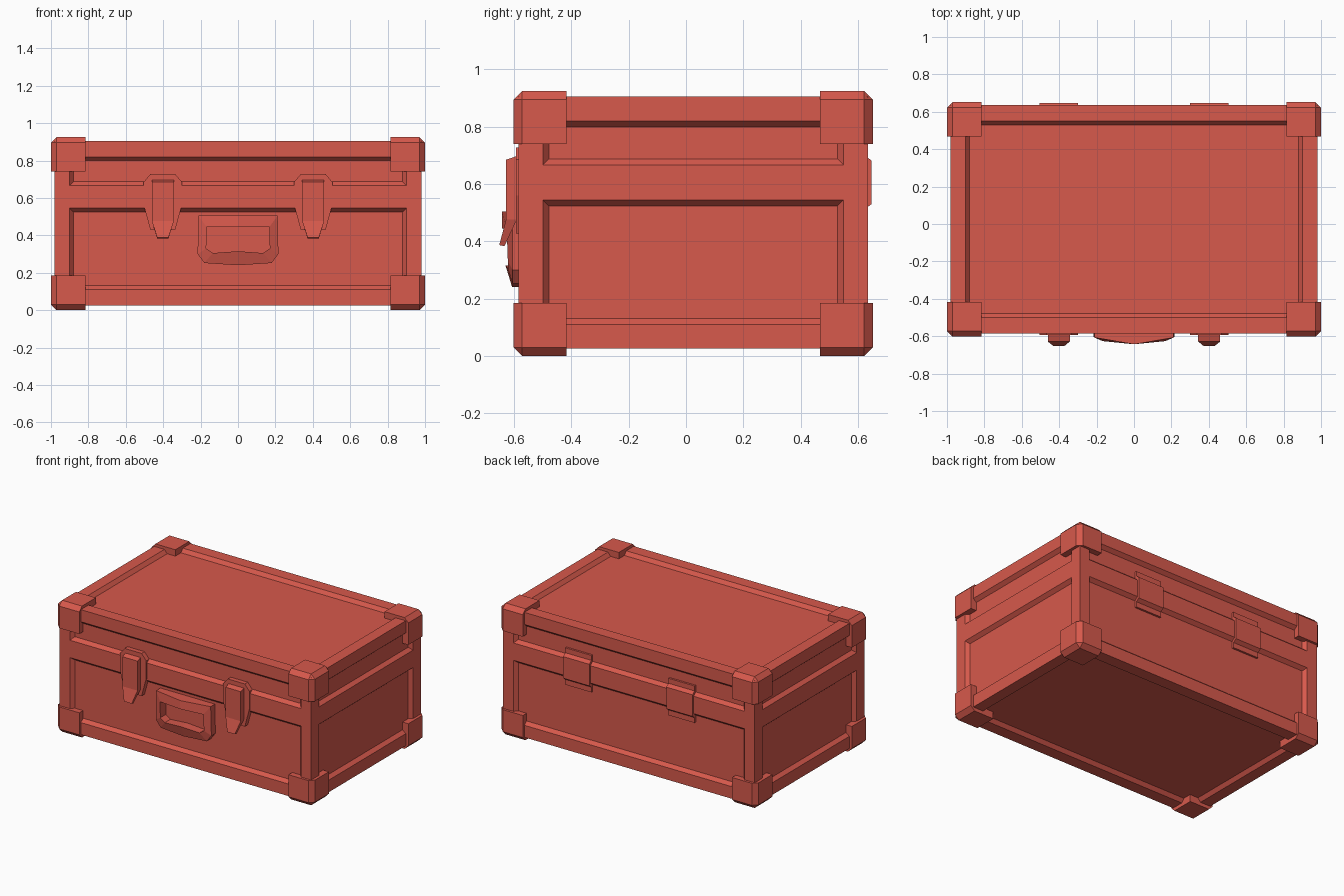
import bpy, bmesh
from mathutils import Vector

if "Cube" in bpy.data.objects:
    bpy.data.objects.remove(bpy.data.objects["Cube"])

red = bpy.data.materials.new("case_red")
red.diffuse_color = (0.68, 0.10, 0.072, 1)
red.use_nodes = True
red.node_tree.nodes["Principled BSDF"].inputs["Base Color"].default_value = red.diffuse_color

CY = 0.025                       # centre of the case body in y
HX, HY = 0.98, 0.61              # body half sizes
Z0, Z1 = 0.025, 0.905
PX, PY = 0.90, 0.525             # panel half sizes
LOW, HIGH = (0.11, 0.545), (0.667, 0.82)


def finish(bm, name):
    bmesh.ops.recalc_face_normals(bm, faces=bm.faces[:])
    me = bpy.data.meshes.new(name)
    bm.to_mesh(me)
    bm.free()
    me.materials.append(red)
    ob = bpy.data.objects.new(name, me)
    bpy.context.collection.objects.link(ob)
    return ob


def box(bm, lo, hi):
    verts = bmesh.ops.create_cube(bm, size=1)["verts"]
    for v in verts:
        v.co = Vector([hi[i] if v.co[i] > 0 else lo[i] for i in range(3)])
    return verts


def loft(name, front, back):
    """Solid between two matching closed loops."""
    bm = bmesh.new()
    a = [bm.verts.new(p) for p in front]
    b = [bm.verts.new(p) for p in back]
    n = len(a)
    bm.faces.new(a)
    bm.faces.new(b[::-1])
    for i in range(n):
        bm.faces.new((a[i], b[i], b[(i + 1) % n], a[(i + 1) % n]))
    return finish(bm, name)


# Case body: cut the box along panel borders, then sink each panel
bm = bmesh.new()
box(bm, (-HX, CY - HY, Z0), (HX, CY + HY, Z1))
cuts = [((x, 0, 0), (1, 0, 0)) for x in (-PX, PX)]
cuts += [((0, CY + y, 0), (0, 1, 0)) for y in (-PY, PY)]
cuts += [((0, 0, z), (0, 0, 1)) for z in LOW + HIGH]
for co, no in cuts:
    bmesh.ops.bisect_plane(bm, geom=bm.verts[:] + bm.edges[:] + bm.faces[:],
                           plane_co=co, plane_no=no)
bm.normal_update()
panels = [(n, band) for n in ((1, 0, 0), (-1, 0, 0), (0, 1, 0), (0, -1, 0))
          for band in (LOW, HIGH)]
panels += [((0, 0, 1), None), ((0, 0, -1), None)]
groups = []
for n, band in panels:
    sel = []
    for f in bm.faces:
        c = f.calc_center_median()
        if (f.normal.dot(Vector(n)) > 0.99
                and (n[0] or abs(c.x) < PX) and (n[1] or abs(c.y - CY) < PY)
                and (band is None or band[0] < c.z < band[1])):
            sel.append(f)
    groups.append(sel)
for sel in groups:
    bmesh.ops.inset_region(bm, faces=sel, thickness=0.021, depth=-0.025,
                           use_even_offset=True, use_boundary=True)
bmesh.ops.dissolve_limit(bm, angle_limit=0.01, verts=bm.verts[:], edges=bm.edges[:])
finish(bm, "case_body")

# Corner guards: blocks with the three outer edges chamfered
for sx in (-1, 1):
    for sy in (-1, 1):
        for top in (0, 1):
            apex = Vector((sx, CY + sy * 0.627, 0.925 * top))
            inner = apex - Vector((sx, sy, 1 if top else -1)) * 0.185
            bm = bmesh.new()
            box(bm, [min(p) for p in zip(apex, inner)], [max(p) for p in zip(apex, inner)])
            tip = min(bm.verts, key=lambda v: (v.co - apex).length)
            bmesh.ops.bevel(bm, geom=list(tip.link_edges), offset=0.03,
                            segments=1, affect='EDGES')
            finish(bm, "corner_guard")

for cx in (-0.402, 0.402):
    # Latch backing plate
    half = [(0.066, 0.728), (0.102, 0.685), (0.102, 0.56), (0.066, 0.428)]
    outline = half + [(-x, z) for x, z in reversed(half)]
    loft("latch_plate", [(cx + x, -0.593, z) for x, z in outline],
         [(cx + x, -0.555, z) for x, z in outline])

    # Latch lever: side profile widths taper toward the flared tip
    rows = [  # front y, back y, z front, z back, half width
        (-0.628, -0.59, 0.685, 0.698, 0.059),
        (-0.628, -0.59, 0.477, 0.477, 0.059),
        (-0.652, -0.634, 0.387, 0.383, 0.030)]
    bm = bmesh.new()
    rings = [[bm.verts.new(p) for p in
              ((cx - w, yf, zf), (cx + w, yf, zf), (cx + w, yb, zb), (cx - w, yb, zb))]
             for yf, yb, zf, zb, w in rows]
    bm.faces.new(rings[0])
    bm.faces.new(rings[-1][::-1])
    for a, b in zip(rings, rings[1:]):
        for i in range(4):
            j = (i + 1) % 4
            bm.faces.new((a[i], b[i], b[j], a[j]))
    finish(bm, "latch_lever")

    # Rear hinge: strap bending from the sunken panels over the middle band
    prof = [(0.600, 0.735), (0.624, 0.735), (0.624, 0.70), (0.648, 0.682),
            (0.648, 0.53), (0.624, 0.512), (0.624, 0.475), (0.600, 0.475)]
    loft("hinge", [(cx - 0.102, y, z) for y, z in prof],
         [(cx + 0.102, y, z) for y, z in prof])

# Handle: bowed ring, outer and inner loops as (x, y, z)
outer = [(-0.212, -0.607, 0.505), (0, -0.643, 0.505), (0.212, -0.607, 0.505),
         (0.216, -0.605, 0.30), (0.18, -0.605, 0.252), (0, -0.607, 0.24),
         (-0.18, -0.605, 0.252), (-0.216, -0.605, 0.30)]
inner = [(-0.168, -0.626, 0.445), (0, -0.643, 0.445), (0.168, -0.626, 0.445),
         (0.170, -0.622, 0.33), (0.135, -0.622, 0.305), (0, -0.630, 0.315),
         (-0.135, -0.622, 0.305), (-0.170, -0.622, 0.33)]
bm = bmesh.new()
loops = [[bm.verts.new(p) for p in pts] for pts in (
    outer, inner, [(x, -0.555, z) for x, y, z in inner],
    [(x, -0.555, z) for x, y, z in outer])]
for k in range(4):
    a, b = loops[k], loops[(k + 1) % 4]
    for i in range(8):
        j = (i + 1) % 8
        bm.faces.new((a[i], a[j], b[j], b[i]))
finish(bm, "handle")
